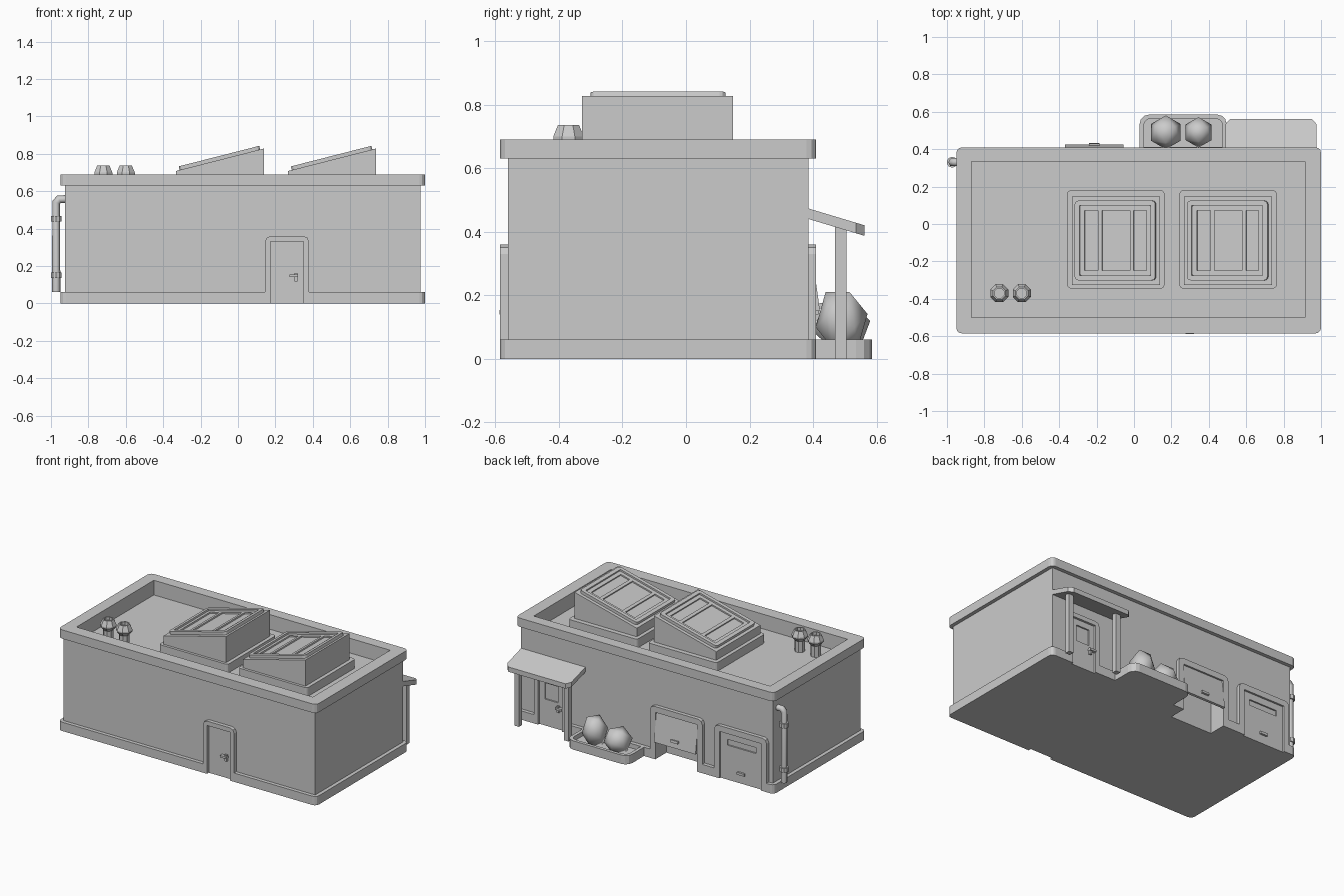
import bpy, bmesh, math
from mathutils import Matrix, Vector

if "Cube" in bpy.data.objects:
    bpy.data.objects.remove(bpy.data.objects["Cube"])


def finish(name, bm, mat=None):
    bmesh.ops.recalc_face_normals(bm, faces=bm.faces[:])
    me = bpy.data.meshes.new(name)
    bm.to_mesh(me)
    bm.free()
    ob = bpy.data.objects.new(name, me)
    bpy.context.collection.objects.link(ob)
    if mat:
        ob.matrix_world = mat
    return ob


def box(name, x, y, z, mat=None, corner=0.0, back_only=False):
    """Box from (min, max) pairs, optionally with rounded vertical corners."""
    bm = bmesh.new()
    bmesh.ops.create_cube(bm, size=1)
    for v in bm.verts:
        v.co = [r[0] if c < 0 else r[1] for c, r in zip(v.co, (x, y, z))]
    if corner:
        es = [e for e in bm.edges if abs(e.verts[0].co.z - e.verts[1].co.z) > 1e-4]
        if back_only:
            es = [e for e in es if e.verts[0].co.y > y[1] - 1e-4]
        bmesh.ops.bevel(bm, geom=es, offset=corner, segments=3, profile=0.5, affect='EDGES')
    return finish(name, bm, mat)


def prism(name, pts, a, b):
    """Polygon in x,z extruded along y from a to b."""
    bm = bmesh.new()
    f = bm.faces.new([bm.verts.new((px, a, pz)) for px, pz in pts])
    r = bmesh.ops.extrude_face_region(bm, geom=[f])
    for v in r['geom']:
        if isinstance(v, bmesh.types.BMVert):
            v.co.y = b
    return finish(name, bm)


def lathe(name, profile, n, loc):
    bm = bmesh.new()
    rings = [[bm.verts.new((r * math.cos(math.tau * (i + .5) / n), r * math.sin(math.tau * (i + .5) / n), z))
              for i in range(n)] for r, z in profile]
    for p, q in zip(rings, rings[1:]):
        for i in range(n):
            bm.faces.new((p[i], p[(i + 1) % n], q[(i + 1) % n], q[i]))
    bm.faces.new(rings[0])
    bm.faces.new(rings[-1])
    return finish(name, bm, Matrix.Translation(loc))


def cut(ob, *cutters):
    bpy.context.view_layer.objects.active = ob
    for c in cutters:
        m = ob.modifiers.new("cut", 'BOOLEAN')
        m.operation, m.solver, m.object = 'DIFFERENCE', 'EXACT', c
        bpy.ops.object.modifier_apply(modifier=m.name)


# Shell: walls, plinth, cornice, sunken roof
walls = box("walls", (-.925, .975), (-.56, .385), (.02, .66))
plinth = box("plinth", (-.95, 1), (-.585, .41), (0, .06), corner=.03)
cornice = box("cornice", (-.95, 1), (-.585, .41), (.63, .69), corner=.03)
well = box("roof_cutter", (-.87, .915), (-.5, .335), (.59, 1))
bay = box("bay_cutter", (-.37, -.055), (.29, .6), (-.1, .32))
notches = [box("notch_cutter", (a, b), y, (-.1, .2)) for a, b, y in
           ((.175, .35, (-.8, -.565)), (-.855, -.54, (.395, .8)), (.65, .83, (.395, .8)))]
cut(walls, well, bay)
cut(cornice, well)
cut(plinth, bay, *notches)
for c in [well, bay] + notches:
    bpy.data.objects.remove(c)


# Door surrounds with rounded top corners
def surround(name, x0, x1, w, a, b, top=.36, c=.03):
    k = c * .3
    prism(name, [(x0, .06), (x0, top - c), (x0 + k, top - k), (x0 + c, top),
                 (x1 - c, top), (x1 - k, top - k), (x1, top - c), (x1, .06),
                 (x1 - w, .06), (x1 - w, top - w), (x0 + w, top - w), (x0 + w, .06)], a, b)


surround("front_door_surround", .145, .38, .03, -.585, -.55)
surround("back_door_surround", .62, .86, .03, .375, .41)
surround("garage_surround", -.895, -.5, .04, .375, .41)
surround("bay_surround", -.41, -.015, .04, .375, .41)


# Doors and lever handles
def lever(name, x, y, side, z=.14):
    lo, hi = sorted((y, y + side * .012))
    box(name + "_plate", (x - .009, x + .009), (lo, hi), (z - .022, z + .022))
    lo, hi = sorted((y, y + side * .022))
    box(name + "_bar", (x - .035, x + .012), (lo, hi), (z, z + .014))


box("front_door", (.175, .35), (-.565, -.55), (0, .33))
lever("front_handle", .31, -.565, -1)
back_door = box("back_door", (.65, .83), (.37, .395), (0, .33))
pane = box("pane_cutter", (.69, .79), (.385, .5), (.18, .29))
cut(back_door, pane)
lever("back_handle", .685, .395, 1)
garage = box("garage_door", (-.855, -.54), (.37, .397), (0, .32))
slot = box("slot_cutter", (-.805, -.59), (.387, .5), (.235, .275))
cut(garage, slot)
for c in (pane, slot):
    bpy.data.objects.remove(c)
box("garage_handle", (-.725, -.67), (.39, .41), (.06, .077))

# Bay door hinged at the top and swung outward
tilt = Matrix.Translation((-.2125, .39, .32)) @ Matrix.Rotation(math.radians(8), 4, 'X')
box("bay_door", (-.157, .157), (-.008, .008), (-.2, 0), tilt)
box("bay_handle", (-.027, .027), (0, .02), (-.165, -.148), tilt)

# Canopy and posts
bm = bmesh.new()
outline = [(.49, .38), (.49, .535), (.515, .562), (.95, .562), (.975, .535), (.975, .38)]
f = bm.faces.new([bm.verts.new((x, y, .475 - (y - .38) * .3)) for x, y in outline])
r = bmesh.ops.extrude_face_region(bm, geom=[f])
for v in r['geom']:
    if isinstance(v, bmesh.types.BMVert):
        v.co.z -= .033
finish("canopy", bm)
for x in (.55, .925):
    box("canopy_post", (x - .0175, x + .0175), (.47, .505), (0, .425))

# Planter tray with two rounded shrubs
tray = box("planter", (.03, .495), (.395, .585), (0, .06), corner=.05, back_only=True)
inner = box("tray_cutter", (.052, .473), (.412, .563), (.03, .2), corner=.035, back_only=True)
cut(tray, inner)
bpy.data.objects.remove(inner)
for x, r, top in ((.17, .092, .175), (.345, .083, .21)):
    bm = bmesh.new()
    bmesh.ops.create_icosphere(bm, subdivisions=1, radius=r)
    bm.faces.ensure_lookup_table()
    bm.normal_update()
    q = bm.faces[0].normal.rotation_difference(Vector((0, 0, 1)))
    bm.transform(q.to_matrix().to_4x4())
    far = max(bm.verts, key=lambda v: v.co.xy.length).co
    bm.transform(Matrix.Rotation(math.pi / 2 - math.atan2(far.y, far.x), 4, 'Z'))
    h = max(v.co.z for v in bm.verts)
    bm.transform(Matrix.Diagonal((1, 1, (top - .03) / 2 / h, 1)))
    shrub = finish("shrub", bm, Matrix.Translation((x, .49, (top + .03) / 2)))
    shrub.data.shade_smooth()

# Skylights: curb, sloped box, raised frame, inner step and bars
for cx in (-.097, .503):
    box("skylight_curb", (cx - .26, cx + .26), (-.345, .18), (.58, .65), corner=.02)
    prism("skylight_box", [(cx - .235, .6), (cx + .235, .6), (cx + .235, .828), (cx - .235, .708)], -.327, .148)
    slope = Matrix.Translation((cx, -.088, .768)) @ Matrix.Rotation(-math.atan(.255), 4, 'Y')
    for name, ox, oy, w, h in (("skylight_frame", .222, .213, .026, .02), ("skylight_step", .2, .19, .03, .009)):
        ring = box(name, (-ox, ox), (-oy, oy), (-.004, h), slope, corner=.02)
        hole = box("hole_cutter", (w - ox, ox - w), (w - oy, oy - w), (-.1, .1), slope)
        bpy.context.view_layer.update()
        cut(ring, hole)
        bpy.data.objects.remove(hole)
    for x in (-.085, .09):
        box("skylight_bar", (x - .011, x + .011), (-.17, .17), (-.004, .009), slope)

# Roof vents
for x in (-.72, -.6):
    lathe("roof_vent", [(.033, .58), (.033, .665), (.052, .69), (.052, .7), (.036, .736), (.028, .736), (.028, .715)],
          8, (x, -.37, 0))

# Downpipe with elbow and collars
cu = bpy.data.curves.new("downpipe", 'CURVE')
cu.dimensions, cu.bevel_depth, cu.bevel_resolution, cu.use_fill_caps = '3D', .022, 1, True
sp = cu.splines.new('POLY')
path = [(-.972, .06), (-.972, .54), (-.957, .557), (-.91, .557)]
sp.points.add(len(path) - 1)
for p, (x, z) in zip(sp.points, path):
    p.co = (x, .33, z, 1)
bpy.context.collection.objects.link(bpy.data.objects.new("downpipe", cu))
for z in (.135, .438):
    lathe("pipe_collar", [(.029, z), (.029, z + .03)], 10, (-.972, .33, 0))
